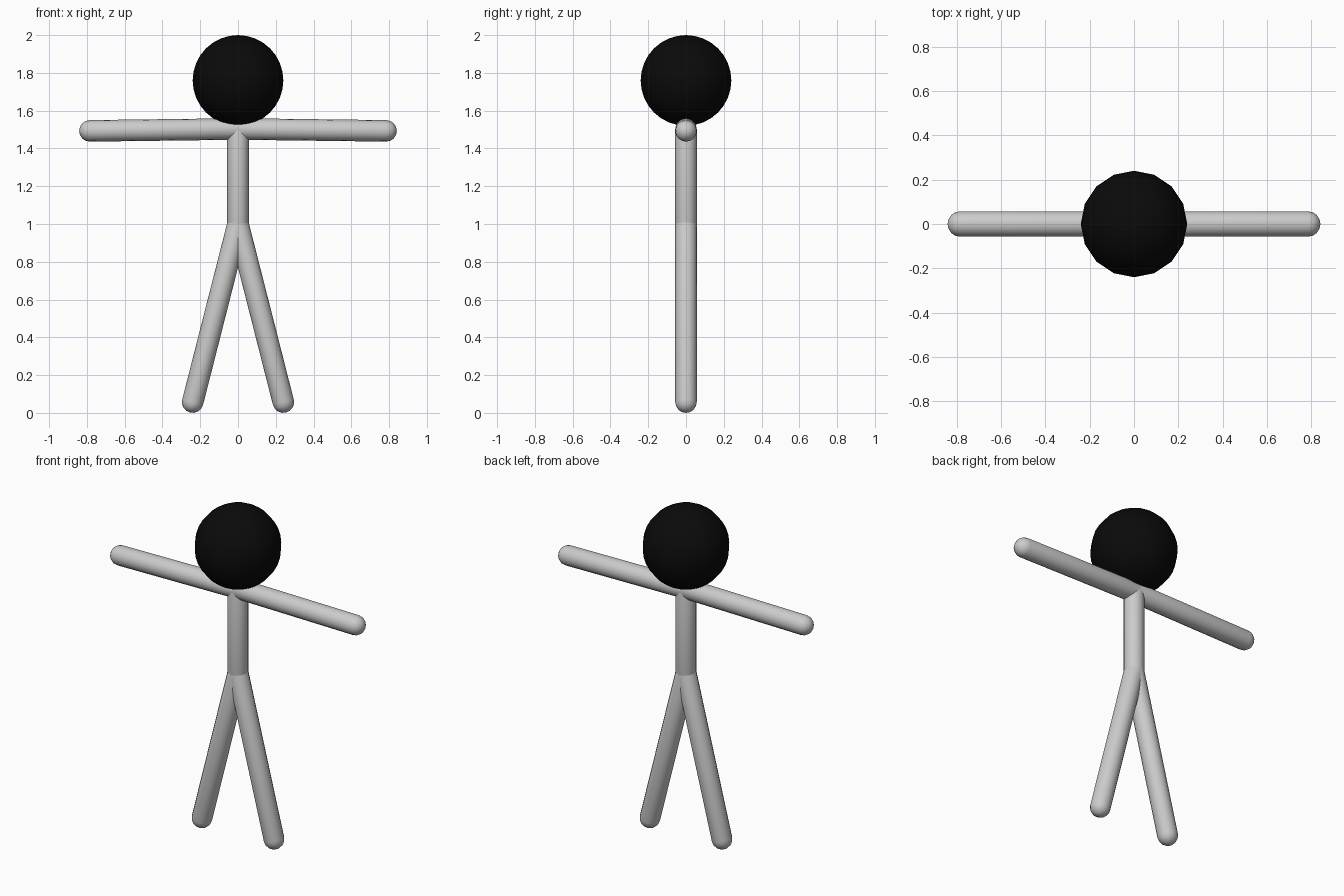
import bpy, bmesh, math
from mathutils import Vector

if "Cube" in bpy.data.objects:
    bpy.data.objects.remove(bpy.data.objects["Cube"])

R = 0.057  # limb radius


def material(name, rgb):
    m = bpy.data.materials.new(name)
    m.diffuse_color = (*rgb, 1)
    m.use_nodes = True
    m.node_tree.nodes["Principled BSDF"].inputs["Base Color"].default_value = m.diffuse_color
    return m


grey = material("light_grey", (0.6, 0.6, 0.6))
black = material("black", (0.003, 0.003, 0.003))


def finish(bm, name, mat):
    bmesh.ops.recalc_face_normals(bm, faces=bm.faces)
    for f in bm.faces:
        f.smooth = True
    me = bpy.data.meshes.new(name)
    bm.to_mesh(me)
    bm.free()
    me.materials.append(mat)
    ob = bpy.data.objects.new(name, me)
    bpy.context.collection.objects.link(ob)
    return ob


def capsule(name, a, b):
    """Round-ended rod between the cap centres a and b."""
    a, b = Vector(a), Vector(b)
    axis = b - a
    bm = bmesh.new()
    bmesh.ops.create_uvsphere(bm, u_segments=16, v_segments=8, radius=R)
    # split the sphere at its equator and stretch it into a rod
    equator = [e for e in bm.edges if all(abs(v.co.z) < 1e-5 for v in e.verts)]
    bmesh.ops.split_edges(bm, edges=equator)
    upper = {v for f in bm.faces if f.calc_center_median().z > 0 for v in f.verts}
    for v in upper:
        v.co.z += axis.length
    rims = [e for e in bm.edges if e.is_boundary]
    bmesh.ops.bridge_loops(bm, edges=rims)
    turn = axis.to_track_quat('Z', 'Y')
    for v in bm.verts:
        v.co = turn @ v.co + a
    return finish(bm, name, grey)


# Torso
capsule("torso", (0, 0, 1.0), (0, 0, 1.5))

# Arms and legs
for side, s in (("left", 1), ("right", -1)):
    capsule(side + "_arm", (0, 0, 1.503), (s * 0.784, 0, 1.493))
    capsule(side + "_leg", (0, 0, 1.0), (s * 0.24, 0, R))

# Head
bm = bmesh.new()
bmesh.ops.create_uvsphere(bm, u_segments=16, v_segments=16, radius=0.24)
bmesh.ops.translate(bm, verts=bm.verts, vec=(0, 0, 1.76))
finish(bm, "head", black)
